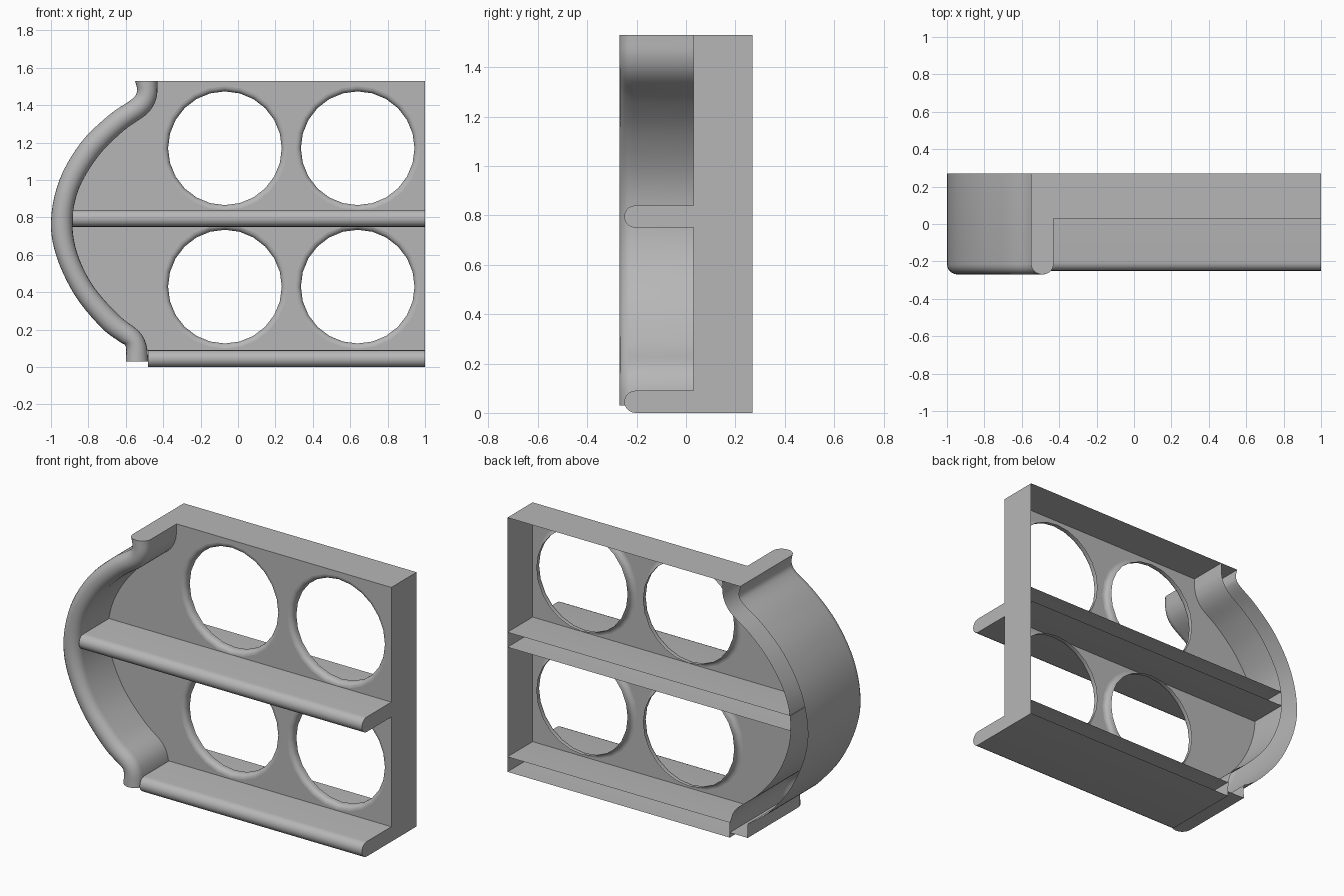
import bpy, bmesh, math
from mathutils import Vector

if "Cube" in bpy.data.objects:
    bpy.data.objects.remove(bpy.data.objects["Cube"])

FRONT, PLATE, BACK = -0.25, 0.03, 0.27
grey = bpy.data.materials.new("mid_grey")
grey.diffuse_color = (0.47, 0.47, 0.47, 1)
grey.use_nodes = True
grey.node_tree.nodes["Principled BSDF"].inputs["Base Color"].default_value = grey.diffuse_color


def finish(bm, name):
    bmesh.ops.remove_doubles(bm, verts=bm.verts, dist=1e-5)
    bmesh.ops.recalc_face_normals(bm, faces=bm.faces)
    me = bpy.data.meshes.new(name)
    bm.to_mesh(me)
    bm.free()
    me.materials.append(grey)
    ob = bpy.data.objects.new(name, me)
    bpy.context.collection.objects.link(ob)
    bpy.ops.object.select_all(action='DESELECT')
    ob.select_set(True)
    bpy.context.view_layer.objects.active = ob
    bpy.ops.object.shade_smooth_by_angle(angle=math.radians(35))
    return ob


def loft(bm, rows, cap_start=False, cap_end=False):
    """Skin between rows of points, with optional flat end caps."""
    vs = [[bm.verts.new(p) for p in r] for r in rows]
    for a, b in zip(vs, vs[1:]):
        for i in range(len(a) - 1):
            bm.faces.new((a[i], a[i + 1], b[i + 1], b[i]))
    if cap_start:
        bm.faces.new(vs[0])
    if cap_end:
        bm.faces.new(vs[-1])


def smooth_path(pts, steps=5):
    """Catmull-Rom through the points."""
    p = [Vector(q) for q in pts]
    p = [2 * p[0] - p[1]] + p + [2 * p[-1] - p[-2]]
    out = []
    for a, b, c, d in zip(p, p[1:], p[2:], p[3:]):
        for s in range(steps):
            t = s / steps
            out.append(0.5 * (2 * b + (c - a) * t + (2 * a - 5 * b + 4 * c - d) * t * t
                              + (3 * b - a - 3 * c + d) * t ** 3))
    return out + [p[-2]]


# Curved side: outer x, z and inner x, z from bottom to top
stations = [
    (-.60, .03, -.48, .03), (-.60, .11, -.49, .12), (-.635, .137, -.53, .192),
    (-.73, .21, -.64, .28), (-.87, .38, -.775, .435), (-.97, .59, -.86, .61),
    (-1.0, .78, -.885, .78), (-.955, 1.0, -.85, .955), (-.84, 1.20, -.745, 1.13),
    (-.69, 1.347, -.61, 1.265), (-.57, 1.43, -.485, 1.355), (-.54, 1.475, -.437, 1.435),
    (-.55, 1.53, -.43, 1.53)]
outer = smooth_path([s[:2] for s in stations])
inner = smooth_path([s[2:] for s in stations])

# Curved side band: hollow at the back, round front edge
bm = bmesh.new()
rows = []
for o, i in zip(outer, inner):
    mid, half = (o + i) / 2, (o - i) / 2
    row = [(o.x, BACK, o.y)]
    for k in range(11):
        a = math.pi * k / 10
        q = mid + half * math.cos(a)
        row.append((q.x, -0.215 - 0.055 * math.sin(a), q.y))
    rows.append(row + [(i.x, BACK, i.y)])
loft(bm, rows, True, True)
finish(bm, "curved_side")


# Hollow shelves with round front edges
def shelf(name, z0, x0, cap_left):
    r = 0.045
    prof = [(BACK, z0)]
    for k in range(11):
        a = math.pi * k / 10
        prof.append((FRONT + r - r * math.sin(a), z0 + r - r * math.cos(a)))
    prof.append((BACK, z0 + 2 * r))
    bm = bmesh.new()
    loft(bm, [[(x, y, z) for y, z in prof] for x in (x0, 1.0)], cap_left, True)
    finish(bm, name)


shelf("bottom_shelf", 0.0, -0.48, True)
shelf("middle_shelf", 0.75, -0.884, False)


# Back panels, each with two round openings with rolled rims
def inner_x(z):
    for a, b in zip(inner, inner[1:]):
        if a.y <= z <= b.y:
            return a.x + (b.x - a.x) * (z - a.y) / max(b.y - a.y, 1e-6)
    return inner[-1].x


def panel(name, z0, z1, hole_z):
    bm = bmesh.new()
    left = [(inner_x(z0), z0)] + [(p.x, p.y) for p in inner if z0 + .005 < p.y < z1 - .005]
    outline = left + [(inner_x(z1), z1), (1, z1), (1, z0)]
    loop = [bm.verts.new((x, PLATE, z)) for x, z in outline]
    edges = [bm.edges.new((loop[i - 1], loop[i])) for i in range(len(loop))]
    n, R, f = 24, 0.304, 0.028
    prof = [(R + f - f * math.sin(a), PLATE + f * (1 - math.cos(a)))
            for a in (math.pi / 2 * k / 5 for k in range(6))] + [(R, PLATE + 0.045)]
    for cx in (-0.07, 0.64):
        # rims are trimmed where they would run into a shelf
        rings = [[bm.verts.new((cx + r * math.cos(math.tau * i / n), y,
                                min(z1 - .002, max(z0 + .002,
                                    hole_z + r * math.sin(math.tau * i / n)))))
                  for i in range(n)] for r, y in prof]
        edges += [bm.edges.new((rings[0][i - 1], rings[0][i])) for i in range(n)]
        for a, b in zip(rings, rings[1:]):
            for i in range(n):
                bm.faces.new((a[i - 1], a[i], b[i], b[i - 1]))
    bmesh.ops.triangle_fill(bm, use_beauty=True, use_dissolve=False,
                            edges=edges, normal=(0, -1, 0))
    ob = finish(bm, name)
    for p in ob.data.polygons:      # keep the panel itself flat
        if abs(p.normal.y) > 0.999:
            p.use_smooth = False


panel("lower_back_panel", 0.09, 0.75, 0.43)
panel("upper_back_panel", 0.84, 1.53, 1.17)

# Right wall and top wall behind the panels
bm = bmesh.new()
loft(bm, [[(-0.43, y, 1.53), (1, y, 1.53), (1, y, 0)] for y in (PLATE, BACK)])
finish(bm, "right_and_top_wall")
